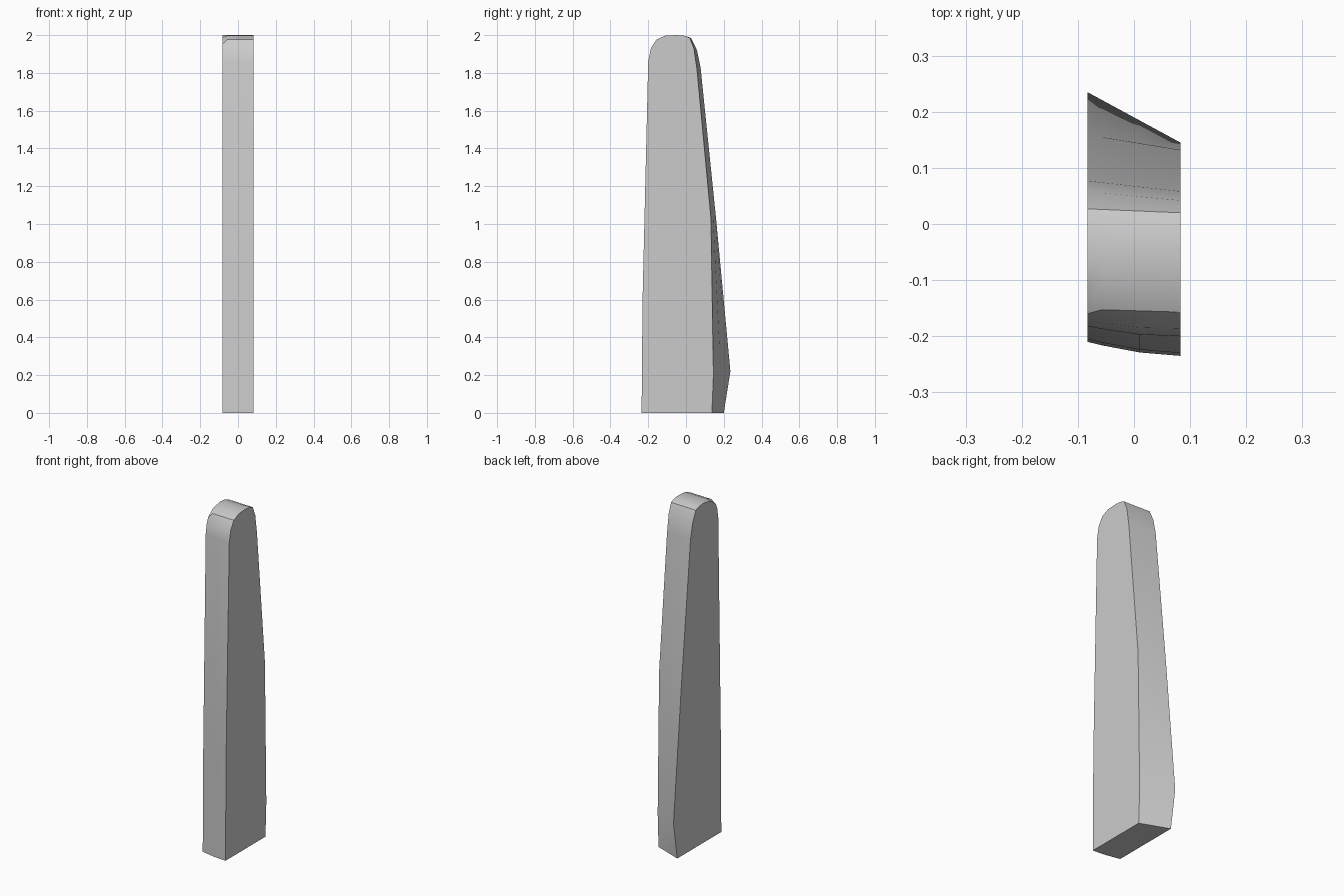
import bpy, bmesh, math

cube = bpy.data.objects.get("Cube")
if cube:
    bpy.data.objects.remove(cube)

# Side outlines (y, z), running up the front, over the tip and down the back
LEFT = [(-.235, 0), (-.23, .6), (-.2, 1.86), (-.186, 1.93), (-.157, 1.976),
        (-.11, 1.997), (-.045, 2), (-.005, 1.996), (.02, 1.985), (.042, 1.93),
        (.058, 1.82), (.132, 1.03), (.145, .2), (.137, 0)]
RIGHT = [(-.21, 0), (-.205, .6), (-.182, 1.86), (-.172, 1.92), (-.16, 1.95),
         (-.113, 1.987), (-.045, 2), (-.005, 1.996), (.027, 1.985), (.058, 1.92),
         (.077, 1.83), (.159, 1.03), (.235, .22), (.2, 0)]
HALF = .083
FRONT_COUNT = 4  # outline points on the bowed front face


def section(x):
    """Blend the two outlines at x, bowing the front face slightly outward."""
    t = (x + HALF) / (2 * HALF)
    pts = []
    for i, (a, b) in enumerate(zip(RIGHT, LEFT)):
        y = a[0] + (b[0] - a[0]) * t
        z = a[1] + (b[1] - a[1]) * t
        if i < FRONT_COUNT:
            y -= .005 * math.sin(math.pi * t)
        elif i < 6 and x > -HALF:
            # The chipped tip corner is confined to the right edge
            y, z = b[0] + .005 * (1 - t), b[1]
        pts.append((x, y, z))
    return pts


# Loft the sections into one solid blade
bm = bmesh.new()
rings = [[bm.verts.new(p) for p in section(x)] for x in (-HALF, -.057, .01, HALF)]
n = len(LEFT)
for r0, r1 in zip(rings, rings[1:]):
    for i in range(n):
        j = (i + 1) % n
        bm.faces.new((r0[i], r0[j], r1[j], r1[i]))
bm.faces.new(rings[0])
bm.faces.new(rings[-1][::-1])
bmesh.ops.recalc_face_normals(bm, faces=bm.faces)
mesh = bpy.data.meshes.new("tapered_blade")
bm.to_mesh(mesh)
bm.free()

# Plain grey material
grey = bpy.data.materials.new("plain grey")
grey.use_nodes = True
colour = (.6, .6, .6, 1)
grey.diffuse_color = colour
grey.node_tree.nodes["Principled BSDF"].inputs["Base Color"].default_value = colour
mesh.materials.append(grey)

blade = bpy.data.objects.new("tapered_blade", mesh)
bpy.context.collection.objects.link(blade)
bpy.context.view_layer.objects.active = blade
blade.select_set(True)
bpy.ops.object.shade_smooth_by_angle(angle=math.radians(30))
